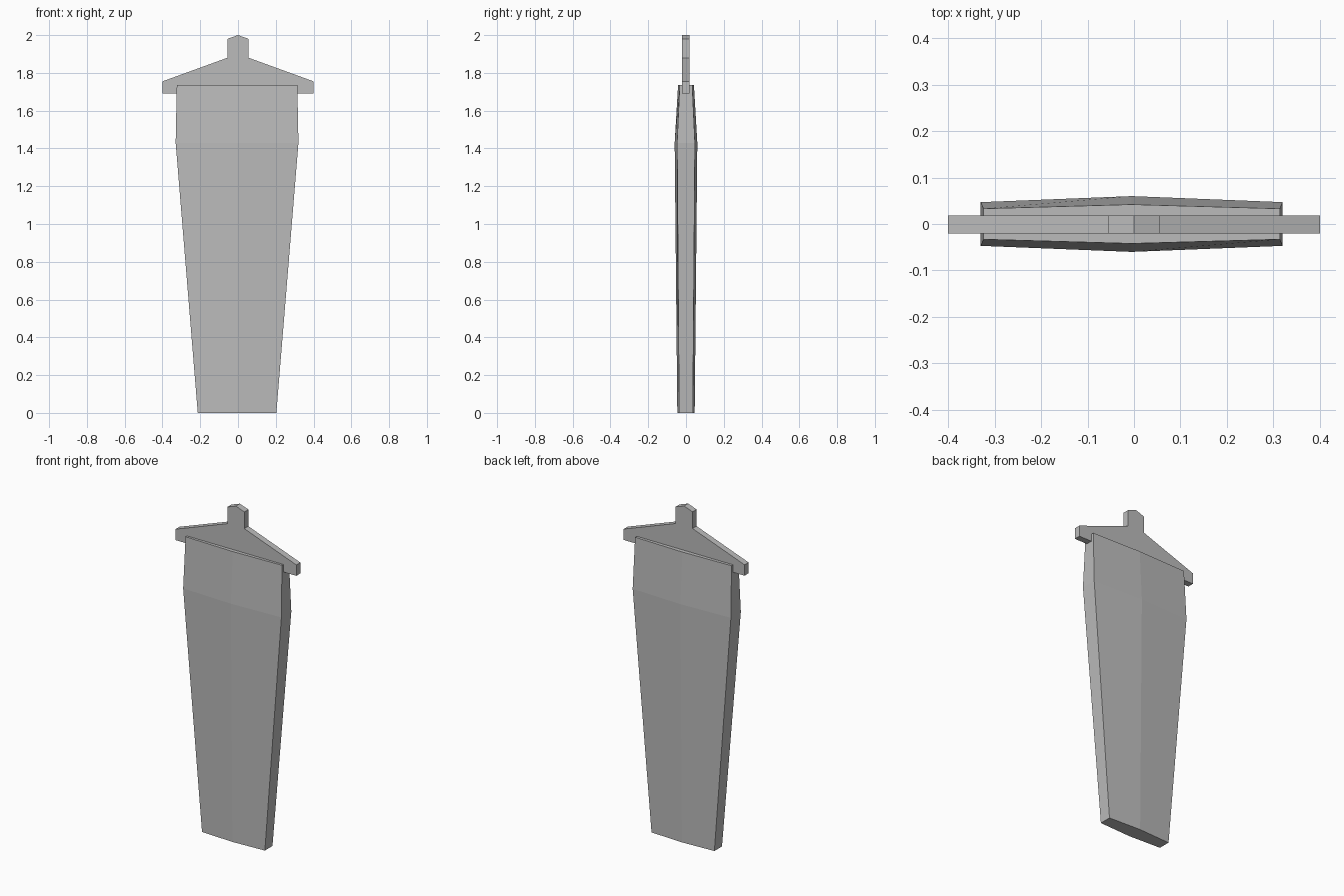
import bpy
import bmesh

cube = bpy.data.objects.get("Cube")
if cube:
    bpy.data.objects.remove(cube, do_unlink=True)

# Single grey material
grey = bpy.data.materials.new("plain_grey")
grey.use_nodes = True
colour = (0.5, 0.5, 0.5, 1)
grey.diffuse_color = colour
grey.node_tree.nodes["Principled BSDF"].inputs["Base Color"].default_value = colour


def loft(name, rings):
    """Skin matching closed rings of points and cap both ends."""
    bm = bmesh.new()
    loops = [[bm.verts.new(p) for p in ring] for ring in rings]
    for low, high in zip(loops, loops[1:]):
        n = len(low)
        for i in range(n):
            j = (i + 1) % n
            bm.faces.new((low[i], low[j], high[j], high[i]))
    bm.faces.new(loops[0][::-1])
    bm.faces.new(loops[-1])
    bmesh.ops.recalc_face_normals(bm, faces=bm.faces)
    mesh = bpy.data.meshes.new(name)
    bm.to_mesh(mesh)
    bm.free()
    mesh.materials.append(grey)
    obj = bpy.data.objects.new(name, mesh)
    bpy.context.collection.objects.link(obj)
    return obj


def section(z, half_width, edge, ridge):
    """Six-sided cross-section, thickest along the middle."""
    cx = -0.005
    left, right = cx - half_width, cx + half_width
    return [(left, -edge, z), (cx, -ridge, z), (right, -edge, z),
            (right, edge, z), (cx, ridge, z), (left, edge, z)]


# Tapered body, widest below the top
loft("tapered_body", [
    section(0, 0.208, 0.036, 0.046),
    section(1.43, 0.325, 0.047, 0.06),
    section(1.735, 0.319, 0.033, 0.042),
])

# Flat top bracket with sloping shoulders and a central peg
half = [(0.4, 1.69), (0.4, 1.755), (0.056, 1.88), (0.056, 1.98)]
outline = half + [(0, 2.0)] + [(-x, z) for x, z in reversed(half)]
loft("top_bracket", [[(x, y, z) for x, z in outline] for y in (-0.02, 0.018)])
